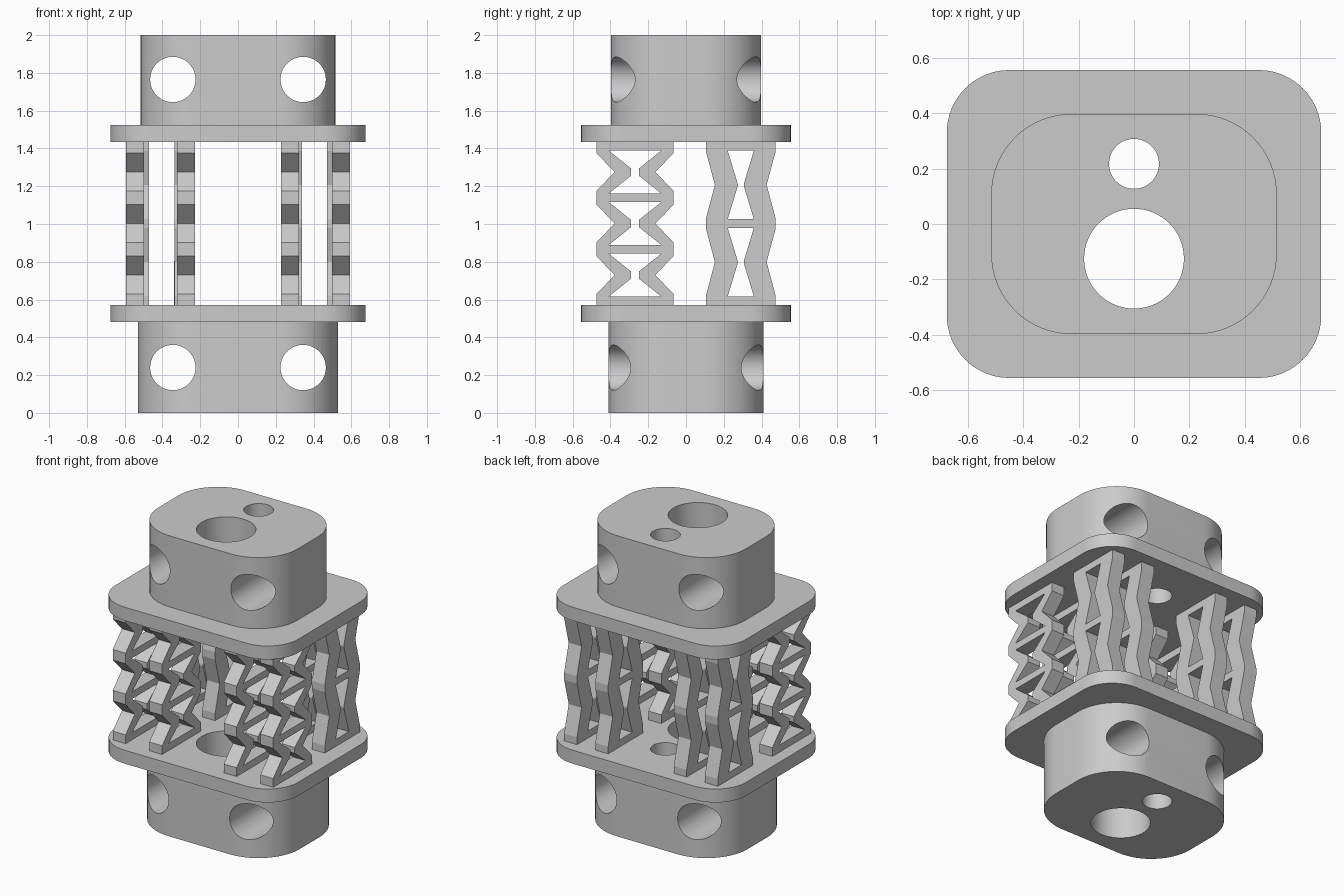
import bpy, bmesh, math
from math import pi, cos, sin

if "Cube" in bpy.data.objects:
    bpy.data.objects.remove(bpy.data.objects["Cube"], do_unlink=True)

grey = bpy.data.materials.new("light_grey")
grey.use_nodes = True
GREY = (0.6, 0.6, 0.6, 1)
grey.diffuse_color = GREY
grey.node_tree.nodes["Principled BSDF"].inputs["Base Color"].default_value = GREY


def circle(cx, cy, r, n=64):
    return [(cx + r * cos(2 * pi * i / n), cy + r * sin(2 * pi * i / n)) for i in range(n)]


def rounded_rect(hx, hy, r, n=16):
    pts = []
    for q, (sx, sy) in enumerate([(1, 1), (-1, 1), (-1, -1), (1, -1)]):
        for i in range(n + 1):
            a = pi / 2 * (q + i / n)
            pts.append((sx * (hx - r) + r * cos(a), sy * (hy - r) + r * sin(a)))
    return pts


def prism(name, loops, depth, location, rotation=(0, 0, 0)):
    """Extrude an outline with holes, centred on its own plane."""
    curve = bpy.data.curves.new(name + "_profile", 'CURVE')
    curve.dimensions = '2D'
    curve.fill_mode = 'BOTH'
    curve.extrude = depth / 2
    for loop in loops:
        spline = curve.splines.new('POLY')
        spline.points.add(len(loop) - 1)
        for p, (x, y) in zip(spline.points, loop):
            p.co = (x, y, 0, 1)
        spline.use_cyclic_u = True
    temp = bpy.data.objects.new(name + "_temp", curve)
    bpy.context.collection.objects.link(temp)
    dg = bpy.context.evaluated_depsgraph_get()
    mesh = bpy.data.meshes.new_from_object(temp.evaluated_get(dg))
    bpy.data.objects.remove(temp, do_unlink=True)
    bpy.data.curves.remove(curve)

    bm = bmesh.new()
    bm.from_mesh(mesh)
    bmesh.ops.remove_doubles(bm, verts=bm.verts, dist=0.0001)
    bmesh.ops.recalc_face_normals(bm, faces=bm.faces)
    bm.to_mesh(mesh)
    bm.free()
    mesh.materials.clear()
    mesh.materials.append(grey)
    mesh.shade_flat()

    obj = bpy.data.objects.new(name, mesh)
    obj.location, obj.rotation_euler = location, rotation
    bpy.context.collection.objects.link(obj)
    return obj


def smooth(obj):
    obj.data.shade_smooth()
    obj.data.set_sharp_from_angle(angle=math.radians(30))


def cross_drill(obj, z):
    """Cut the two front-to-back holes."""
    cutters = [prism("drill", [circle(x, 0, 0.12)], 2, (x * 0, 0, z), (pi / 2, 0, 0))
               for x in (-0.345, 0.345)]
    for c in cutters:
        mod = obj.modifiers.new("hole", 'BOOLEAN')
        mod.operation, mod.solver, mod.object = 'DIFFERENCE', 'EXACT', c
    dg = bpy.context.evaluated_depsgraph_get()
    mesh = bpy.data.meshes.new_from_object(obj.evaluated_get(dg))
    obj.modifiers.clear()
    obj.data = mesh
    for c in cutters:
        bpy.data.objects.remove(c, do_unlink=True)


# Blocks and flanges, each pierced by the two vertical bores
bores = [circle(0, -0.125, 0.18), circle(0, 0.217, 0.09)]
for name, hx, hy, r, z0, z1 in [("lower_block", 0.53, 0.41, 0.305, 0, 0.48),
                                ("upper_block", 0.515, 0.397, 0.29, 1.525, 2)]:
    block = prism(name, [rounded_rect(hx, hy, r)] + bores, z1 - z0, (0, 0, (z0 + z1) / 2))
    cross_drill(block, 0.24 if z0 == 0 else 1.765)
    smooth(block)

for name, z in (("lower_flange", 0.525), ("upper_flange", 1.48)):
    smooth(prism(name, [rounded_rect(0.675, 0.555, 0.225)] + bores, 0.09, (0, 0, z)))


# Zigzag lattice springs between the flanges
Z0, Z1, BAR = 0.57, 1.435, 0.047


def lattice(name, x, y, cells, wide, pinch, gap_wide, gap_pinch, flat, waist):
    """flat: height of the outer bulge face; waist: height of the inner pinch face."""
    pitch = (Z1 - Z0 - BAR) / cells
    side, openings = [(wide, Z0)], []
    for i in range(cells):
        low = Z0 + BAR / 2 + i * pitch
        mid, high = low + pitch / 2, low + pitch
        side += [(wide, low + flat / 2), (pinch, mid), (wide, high - flat / 2)]
        edge = [(gap_wide, low + BAR / 2), (gap_pinch, mid - waist / 2),
                (gap_pinch, mid + waist / 2), (gap_wide, high - BAR / 2)]
        openings.append(edge + [(-a, b) for a, b in reversed(edge)])
    side.append((wide, Z1))
    outline = side + [(-a, b) for a, b in reversed(side)]
    prism(name, [outline] + openings, 0.095, (x, y, 0), (pi / 2, 0, pi / 2))


for label, s in (("left", 1), ("right", -1)):
    for place, front_x, back_x in (("outer", 0.545, 0.52), ("inner", 0.275, 0.29)):
        lattice(f"front_{place}_spring_{label}", s * front_x, -0.27, 3,
                0.205, 0.108, 0.138, 0.022, 0.07, 0.04)
        lattice(f"back_{place}_spring_{label}", s * back_x, 0.29, 2,
                0.185, 0.137, 0.069, 0.016, 0.05, 0.01)
